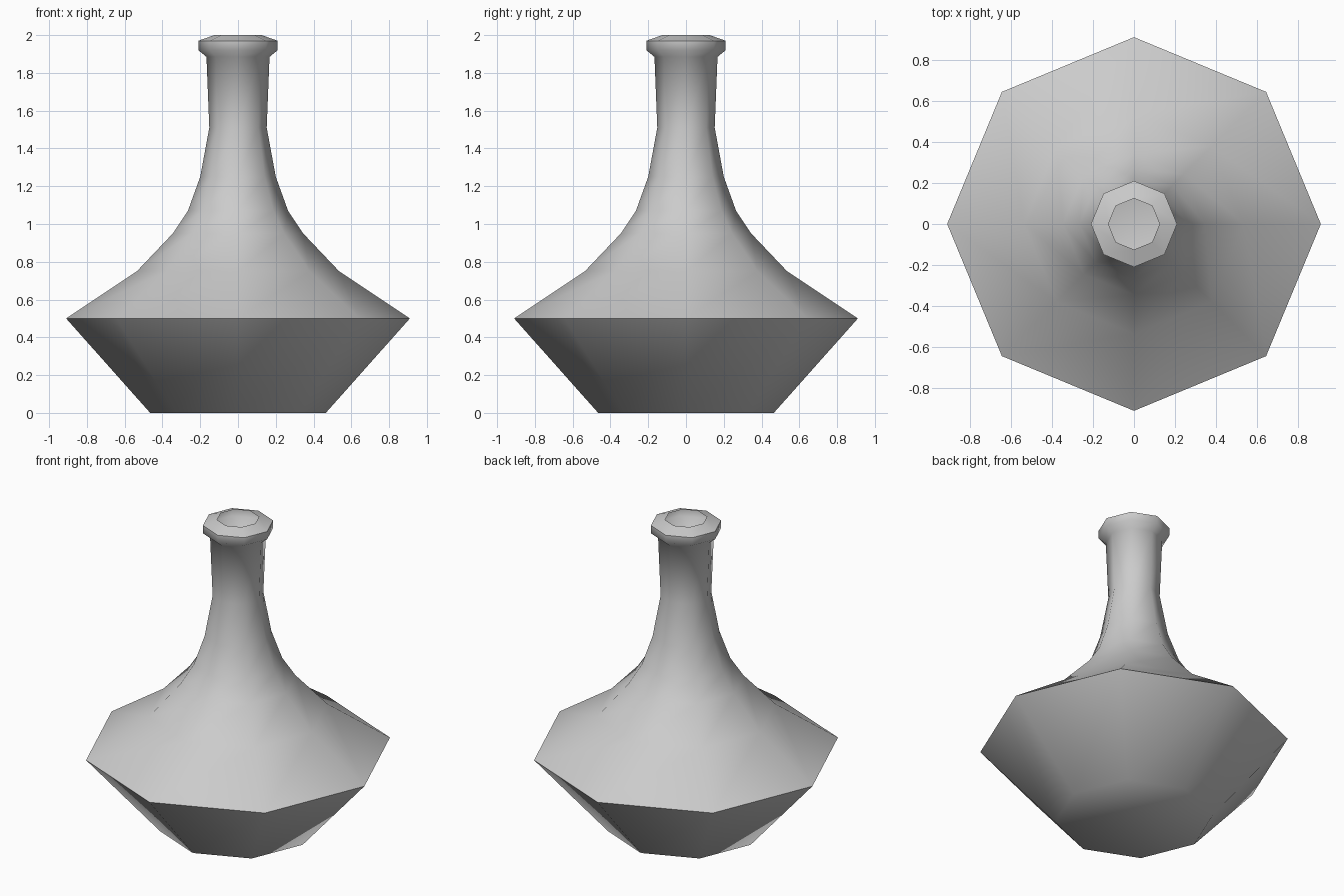
import bpy, bmesh
from math import cos, sin, pi, radians

if "Cube" in bpy.data.objects:
    bpy.data.objects.remove(bpy.data.objects["Cube"])

SIDES = 8

# Flask outline from base to open mouth: (radius, height)
profile = [(0.465, 0), (0.91, 0.5), (0.535, 0.75), (0.345, 0.95),
           (0.265, 1.07), (0.2, 1.25), (0.152, 1.51), (0.167, 1.885),
           (0.21, 1.92), (0.21, 1.97), (0.125, 2.0)]

# Eight-sided lathe with a corner on each axis
bm = bmesh.new()
rings = [[bm.verts.new((r * cos(2 * pi * i / SIDES), r * sin(2 * pi * i / SIDES), z))
          for i in range(SIDES)] for r, z in profile]
for low, high in zip(rings, rings[1:]):
    for i in range(SIDES):
        j = (i + 1) % SIDES
        bm.faces.new((low[i], low[j], high[j], high[i]))

# Flat base
bm.faces.new(rings[0][::-1])

mesh = bpy.data.meshes.new("flask")
bm.to_mesh(mesh)
bm.free()
flask = bpy.data.objects.new("flask", mesh)
bpy.context.collection.objects.link(flask)

# Smooth sides, sharp rim, shoulder and base
bpy.context.view_layer.objects.active = flask
flask.select_set(True)
bpy.ops.object.shade_smooth_by_angle(angle=radians(60))
